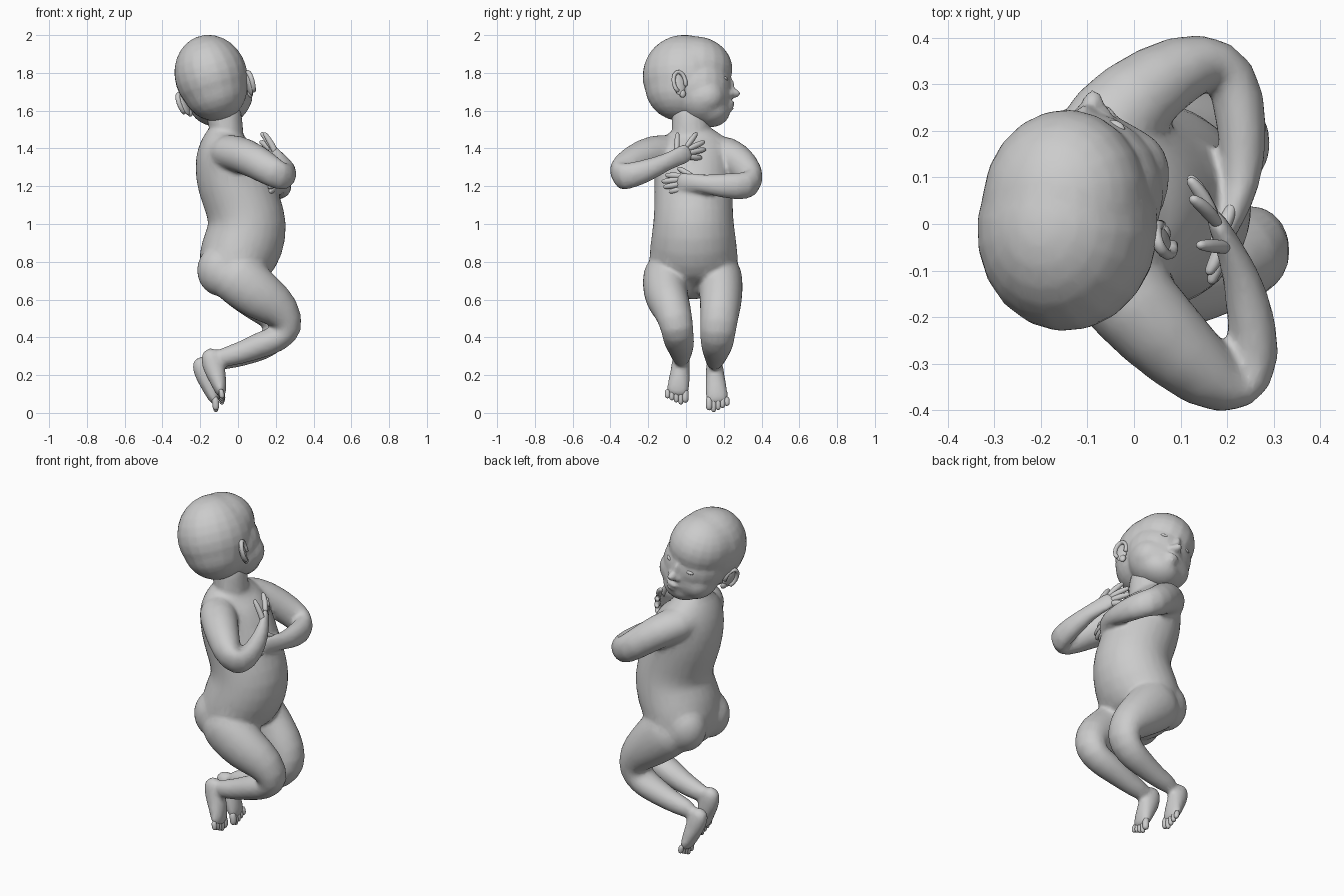
import bpy, bmesh, math
from mathutils import Vector, Matrix

Z, Y = Vector((0, 0, 1)), Vector((0, 1, 0))
N = 14


def loft(bm, pts, ref, grow=1.07):
    """Closed tube through (x, y, z, half_width_along_ref, half_thickness) points."""
    P = [Vector(p[:3]) for p in pts]
    rings = []
    for i, p in enumerate(pts):
        t = (P[min(i + 1, len(P) - 1)] - P[max(i - 1, 0)]).normalized()
        s = (ref - t * ref.dot(t)).normalized()
        b = t.cross(s)
        ring = []
        for k in range(N):
            a = 2 * math.pi * k / N
            ring.append(bm.verts.new(P[i] + grow * (s * p[3] * math.cos(a) + b * p[4] * math.sin(a))))
        rings.append(ring)
    for r0, r1 in zip(rings, rings[1:]):
        for k in range(N):
            bm.faces.new((r0[k], r0[(k + 1) % N], r1[(k + 1) % N], r1[k]))
    for ring, i, j in ((rings[0], 0, 1), (rings[-1], -1, -2)):
        d = (P[i] - P[j]).normalized() * min(pts[i][3], pts[i][4]) * 0.6
        pole = bm.verts.new(P[i] + d)
        for k in range(N):
            bm.faces.new((ring[k], ring[(k + 1) % N], pole))


def ball(bm, mat, c, r):
    m = mat @ Matrix.Translation(c) @ Matrix.Diagonal((*r, 1))
    bmesh.ops.create_uvsphere(bm, u_segments=20, v_segments=14, radius=1, matrix=m)


def finish(bm, name, subsurf=1):
    bmesh.ops.recalc_face_normals(bm, faces=bm.faces)
    for f in bm.faces:
        f.smooth = True
    me = bpy.data.meshes.new(name)
    bm.to_mesh(me)
    bm.free()
    ob = bpy.data.objects.new(name, me)
    bpy.context.collection.objects.link(ob)
    if subsurf:
        ob.modifiers.new("subdivide", 'SUBSURF').levels = subsurf
        ob.modifiers["subdivide"].render_levels = subsurf
    return ob


def fuse(ob, voxel, smooth, ratio):
    """Blend overlapping volumes into one skin."""
    m = ob.modifiers.new("fuse", 'REMESH')
    m.mode, m.voxel_size, m.use_smooth_shade = 'VOXEL', voxel, True
    m = ob.modifiers.new("soften", 'SMOOTH')
    m.factor, m.iterations = 0.5, smooth
    ob.modifiers.new("reduce", 'DECIMATE').ratio = ratio


I = Matrix.Identity(4)

# torso and neck: x, y, z, half y, half x
body = bmesh.new()
loft(body, [(-.02, .04, .64, .12, .09), (-.04, .04, .69, .21, .155), (-.025, .04, .78, .232, .192),
            (.035, .04, .9, .22, .208), (.055, .04, 1.0, .205, .205), (.028, .04, 1.1, .2, .192),
            (-.02, .04, 1.22, .202, .193), (-.052, .04, 1.33, .2, .178),
            (-.07, .03, 1.41, .195, .145), (-.068, .03, 1.46, .16, .11), (-.058, .025, 1.5, .1, .084)], Y)
loft(body, [(-.06, .03, 1.38, .1, .09), (-.055, .025, 1.5, .094, .082), (-.09, .02, 1.64, .1, .1)], Y)
for y in (-.07, .145):
    ball(body, I, (-.085, y, .755), (.135, .12, .14))

# arms, hand palms included
loft(body, [(-.09, -.07, 1.38, .09, .095), (-.01, -.165, 1.38, .094, .1), (.1, -.28, 1.33, .088, .085),
            (.205, -.362, 1.26, .077, .068), (.26, -.342, 1.243, .07, .055), (.258, -.22, 1.275, .062, .054),
            (.228, -.1, 1.33, .042, .038), (.195, -.03, 1.36, .05, .024), (.17, .02, 1.385, .055, .02)], Z)
loft(body, [(-.11, .12, 1.38, .09, .095), (-.05, .225, 1.375, .092, .1), (.05, .31, 1.305, .085, .08),
            (.15, .355, 1.225, .078, .068), (.215, .33, 1.2, .072, .06), (.235, .2, 1.2, .066, .054),
            (.235, .08, 1.215, .043, .038), (.205, 0, 1.225, .05, .024), (.185, -.045, 1.22, .052, .02)], Z)

# legs and feet
loft(body, [(-.05, -.1, .76, .118, .14), (.03, -.11, .69, .12, .14), (.13, -.105, .61, .11, .125),
            (.235, -.068, .54, .095, .104), (.277, -.045, .44, .083, .082), (.21, -.04, .39, .08, .07),
            (.12, -.03, .36, .073, .068), (0, -.025, .31, .052, .055), (-.1, -.025, .29, .045, .05)], Y)
loft(body, [(-.05, .18, .76, .11, .14), (.03, .185, .69, .112, .14), (.12, .185, .6, .11, .12),
            (.2, .178, .52, .098, .1), (.225, .168, .43, .092, .08), (.165, .165, .365, .085, .07),
            (.09, .16, .335, .073, .067), (-.03, .155, .29, .052, .054), (-.14, .15, .27, .045, .05)], Y)
feet = {"right": [(-.15, -.025, .325, .042, .05), (-.133, -.027, .25, .047, .06),
                  (-.1, -.037, .16, .057, .042), (-.088, -.048, .095, .062, .026)],
        "left": [(-.2, .15, .28, .042, .05), (-.18, .152, .215, .047, .056),
                 (-.142, .16, .12, .057, .04), (-.12, .167, .055, .062, .025)]}
for pts in feet.values():
    loft(body, pts, Y)
fuse(finish(body, "body"), .011, 12, .25)

# toes
for side, pts in feet.items():
    x, y, z = pts[-1][:3]
    inner = 1 if side == "right" else -1
    bm = bmesh.new()
    for k in range(5):
        yy = y + inner * (.044 - .0235 * k)
        r = .018 if k == 0 else .014
        tip = z - .046 + .011 * (k - 1 if k else 1)
        loft(bm, [(x - .002, yy, z + .025, r, r), (x + .004, yy, (z + tip) / 2, r, r),
                  (x + .002, yy, tip, r * .85, r * .85)], Z + Y)
    finish(bm, side + "_toes")

# fingers: base and tip pairs, thumb last
fingers = {
    "right": [((.165, .015, 1.425), (.125, .055, 1.48)), ((.16, .03, 1.405), (.12, .095, 1.435)),
              ((.16, .03, 1.38), (.12, .1, 1.395)), ((.165, .02, 1.355), (.13, .08, 1.35)),
              ((.195, -.05, 1.38), (.14, -.045, 1.48))],
    "left": [((.185, -.035, 1.255), (.16, -.105, 1.258)), ((.185, -.04, 1.235), (.165, -.125, 1.225)),
             ((.185, -.04, 1.21), (.165, -.115, 1.195)), ((.185, -.03, 1.185), (.165, -.085, 1.17)),
             ((.2, .02, 1.26), (.17, -.04, 1.295))]}
for side, pairs in fingers.items():
    bm = bmesh.new()
    for a, b in pairs:
        a, b = Vector(a), Vector(b)
        mid = (a + b) / 2 + Vector((.008, 0, 0))
        a -= (b - a) * .35
        loft(bm, [(*a, .016, .013), (*mid, .016, .015), (*b, .012, .011)], Z + Vector((.5, .1, 0)))
    finish(bm, side + "_fingers")

# head, in its own frame: x to its right, y forward, z up; turned to the side and tilted
fwd = Vector((.1, 1, -.03)).normalized()
right = Vector((.95, -.08, .3))
up = right.cross(fwd).normalized()
right = fwd.cross(up)
H = Matrix.Translation((-.14, 0, 1.78)) @ Matrix((right, fwd, up)).transposed().to_4x4()

head = bmesh.new()
ball(head, H, (0, -.01, .005), (.193, .222, .219))
ball(head, H, (0, -.02, -.055), (.175, .195, .185))
ball(head, H, (0, .045, .045), (.178, .2, .172))
ball(head, H, (0, .07, -.06), (.18, .177, .17))
ball(head, H, (0, .1, -.125), (.17, .147, .14))
ball(head, H, (0, .135, -.185), (.115, .11, .085))
ball(head, H, (0, .237, -.055), (.018, .025, .055))
ball(head, H, (0, .254, -.085), (.025, .042, .026))
ball(head, H, (0, .228, -.14), (.045, .042, .017))
ball(head, H, (0, .224, -.168), (.038, .04, .018))
for s in (-1, 1):
    ball(head, H, (s * .08, .12, -.13), (.09, .1, .095))
    ball(head, H, (s * .024, .243, -.093), (.018, .022, .016))
fuse(finish(head, "head", 0), .009, 8, .25)

# eyes
bm = bmesh.new()
for s in (-1, 1):
    ball(bm, H, (s * .068, .212, -.028), (.028, .02, .012))
finish(bm, "eyes", 0)

# ears: shell and rim
for s, name in ((1, "right_ear"), (-1, "left_ear")):
    bm = bmesh.new()
    E = H @ Matrix.Translation((s * .178, -.015, -.1)) @ Matrix.Rotation(s * .45, 4, 'Z') @ Matrix.Rotation(.2, 4, 'X')
    ball(bm, E, (0, 0, 0), (.014, .034, .06))
    ball(bm, E, (0, .012, -.05), (.014, .018, .022))
    rim = []
    for k in range(11):
        a = math.radians(-20 + 26 * k)
        rim.append((*(E @ Vector((s * .01, .034 * math.cos(a), .01 + .056 * math.sin(a)))), .012, .01))
    loft(bm, rim, right)
    finish(bm, name, 0)
